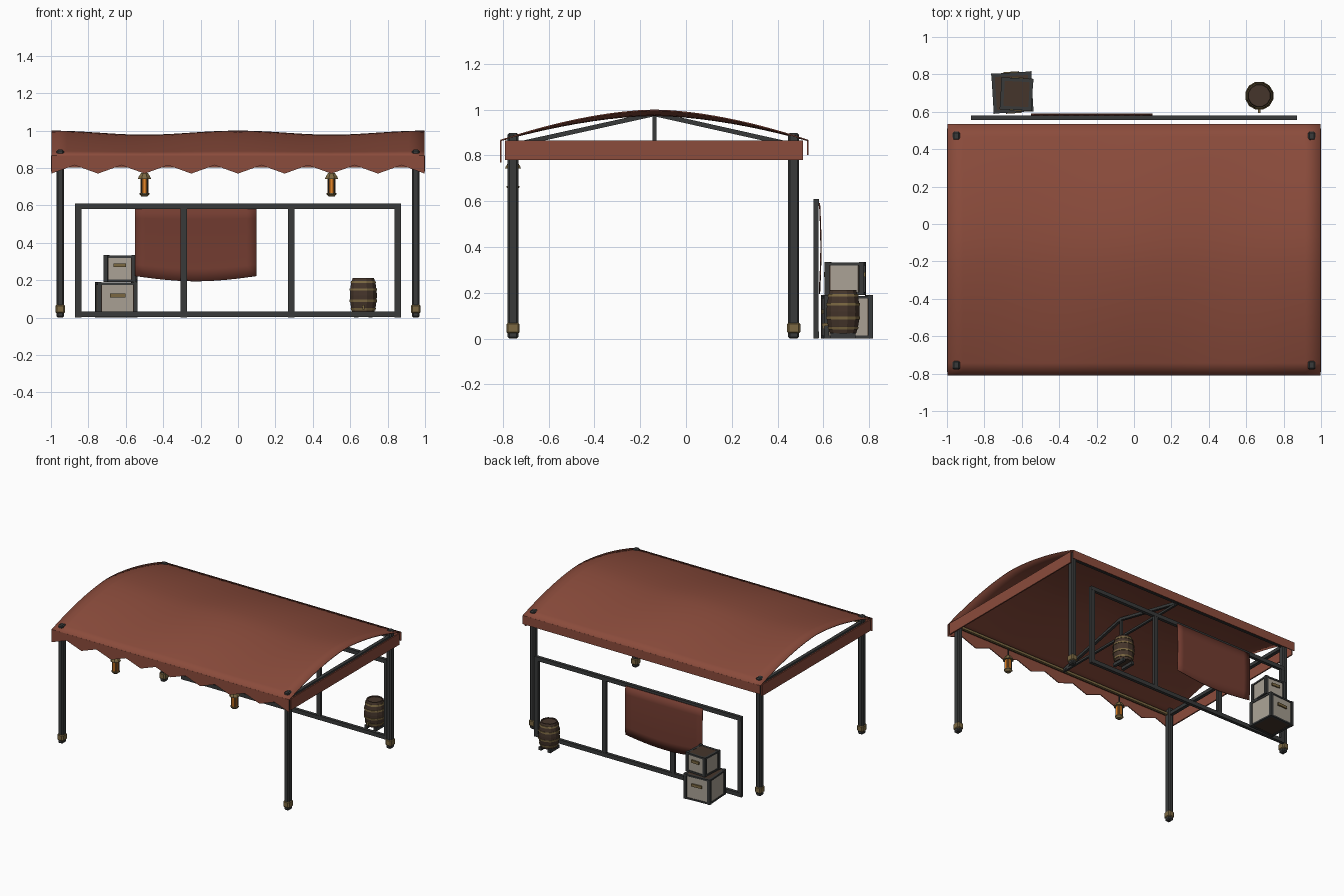
import bpy, bmesh, math
from mathutils import Vector, Matrix

if "Cube" in bpy.data.objects:
    bpy.data.objects.remove(bpy.data.objects["Cube"])


def mat(name, col):
    m = bpy.data.materials.new(name)
    m.diffuse_color = (*col, 1)
    m.use_nodes = True
    m.node_tree.nodes["Principled BSDF"].inputs["Base Color"].default_value = m.diffuse_color
    return m


RED = mat("red_cloth", (0.26, 0.072, 0.045))
DARKRED = mat("dark_red_cloth", (0.17, 0.045, 0.03))
IRON = mat("dark_iron", (0.04, 0.042, 0.042))
BRASS = mat("brass", (0.20, 0.14, 0.055))
PANEL = mat("pale_panel", (0.40, 0.36, 0.30))
WOOD = mat("dark_wood", (0.06, 0.036, 0.024))
GLOW = mat("lantern_glow", (0.80, 0.24, 0.02))


def finish(name, bm, m, smooth=False):
    bmesh.ops.recalc_face_normals(bm, faces=bm.faces)
    me = bpy.data.meshes.new(name)
    bm.to_mesh(me)
    bm.free()
    me.materials.append(m)
    if smooth:
        for p in me.polygons:
            p.use_smooth = True
    ob = bpy.data.objects.new(name, me)
    bpy.context.collection.objects.link(ob)
    return ob


def box(name, c, s, m, bevel=0.0, rot=None):
    bm = bmesh.new()
    bmesh.ops.create_cube(bm, size=1)
    bmesh.ops.scale(bm, vec=s, verts=bm.verts)
    if bevel:
        bmesh.ops.bevel(bm, geom=bm.edges[:], offset=bevel, segments=1, affect='EDGES')
    if rot:
        bmesh.ops.transform(bm, matrix=rot, verts=bm.verts)
    bmesh.ops.translate(bm, vec=c, verts=bm.verts)
    return finish(name, bm, m)


def beam(name, a, b, w, m):
    a, b = Vector(a), Vector(b)
    d = b - a
    return box(name, (a + b) / 2, (w, w, d.length), m, rot=d.to_track_quat('Z', 'Y').to_matrix().to_4x4())


def lathe(name, prof, loc, n, m):
    # Revolve (radius, z) profile and cap both ends
    bm = bmesh.new()
    rings = [[bm.verts.new((loc[0] + r * math.cos(2 * math.pi * (i + .5) / n),
                            loc[1] + r * math.sin(2 * math.pi * (i + .5) / n), loc[2] + z))
              for i in range(n)] for r, z in prof]
    for lo, hi in zip(rings, rings[1:]):
        for i in range(n):
            bm.faces.new((lo[i], lo[(i + 1) % n], hi[(i + 1) % n], hi[i]))
    bm.faces.new(rings[0])
    bm.faces.new(rings[-1])
    return finish(name, bm, m)


def sheet(name, f, nu, nv, m, thick=0.006, smooth=False):
    # Grid surface f(u, v), thickened
    bm = bmesh.new()
    g = [[bm.verts.new(f(i / nu, j / nv)) for j in range(nv + 1)] for i in range(nu + 1)]
    for i in range(nu):
        for j in range(nv):
            bm.faces.new((g[i][j], g[i + 1][j], g[i + 1][j + 1], g[i][j + 1]))
    ob = finish(name, bm, m, smooth)
    mod = ob.modifiers.new("thickness", 'SOLIDIFY')
    mod.thickness = thick
    mod.offset = 0
    return ob


# Canopy roof: arched front to back, sagging between its supports
MID, HALF = -0.138, 0.672


def roof(u, v):
    x, t = 2 * u - 1, 2 * v - 1
    crown = 1 - abs(t) ** 1.7
    z = 0.865 + 0.132 * crown - 0.022 * crown * math.sin(math.pi * x) ** 2
    return (x * 0.998, MID + HALF * t, z)


sheet("canopy_roof", roof, 24, 20, RED, smooth=True)


# Front valance with pointed hem, plain back and side valances
def front_hem(u, v):
    low = 0.77 if round(u * 16) % 2 == 0 else 0.815
    return (2 * u - 1) * 0.998, -0.808, 0.866 + (low - 0.866) * v


sheet("front_valance", front_hem, 16, 1, RED)
box("back_valance", (0, 0.532, 0.835), (1.996, 0.006, 0.066), RED)
for s, side in ((-1, "left"), (1, "right")):
    box(side + "_valance", (s * 0.994, -0.14, 0.823), (0.010, 1.30, 0.086), RED)
    beam(side + "_top_beam", (s * 0.95, -0.755, 0.845), (s * 0.95, 0.47, 0.845), 0.026, IRON)

# Posts with brass foot bands
for s, side in ((-1, "left"), (1, "right")):
    for y, end in ((-0.755, "front"), (0.47, "back")):
        n = end + "_" + side
        box(n + "_post", (s * 0.95, y, 0.449), (0.04, 0.048, 0.898), IRON, 0.008)
        box(n + "_foot_band", (s * 0.95, y, 0.046), (0.05, 0.058, 0.05), BRASS, 0.008)

# Eave rods and centre truss
beam("front_eave_rod", (-0.95, -0.755, 0.845), (0.95, -0.755, 0.845), 0.018, BRASS)
beam("back_eave_rod", (-0.95, 0.47, 0.845), (0.95, 0.47, 0.845), 0.018, IRON)
beam("front_rafter", (0, -0.755, 0.845), (0, MID, 0.981), 0.02, IRON)
beam("back_rafter", (0, 0.47, 0.845), (0, MID, 0.981), 0.02, IRON)
beam("king_post", (0, MID, 0.84), (0, MID, 0.985), 0.018, IRON)
beam("truss_tie", (0, -0.755, 0.84), (0, 0.47, 0.84), 0.016, IRON)

# Hanging lanterns
for s, side in ((-1, "left"), (1, "right")):
    p = (s * 0.5, -0.755, 0)
    n = side + "_lantern_"
    lathe(n + "hook", [(0.005, 0.765), (0.005, 0.845)], p, 6, IRON)
    lathe(n + "cap", [(0.038, 0.742), (0.034, 0.752), (0.02, 0.772)], p, 8, BRASS)
    lathe(n + "glass", [(0.022, 0.664), (0.022, 0.744)], p, 8, GLOW)
    lathe(n + "base", [(0.018, 0.648), (0.030, 0.660), (0.030, 0.667)], p, 8, BRASS)
    for i in range(4):
        a = math.pi / 4 + i * math.pi / 2
        box(n + "bar", (p[0] + 0.023 * math.cos(a), p[1] + 0.023 * math.sin(a), 0.704),
            (0.005, 0.005, 0.08), IRON)

# Back frame: rails and uprights
FY = 0.568
for z, n in ((0.017, "bottom"), (0.595, "top")):
    box("frame_" + n + "_rail", (0, FY, z), (1.74, 0.024, 0.03), IRON)
for x in (-0.854, -0.29, 0.285, 0.854):
    box("frame_upright", (x, FY, 0.305), (0.034, 0.022, 0.608), IRON)


# Cloth draped on the frame
def drape(u, v):
    bottom = 0.222 - 0.028 * math.sin(math.pi * u)
    return -0.55 + 0.65 * u, 0.583 + 0.006 * math.sin(math.pi * v), 0.592 + (bottom - 0.592) * v


sheet("hanging_cloth", drape, 12, 6, DARKRED, 0.005, True)


# Crates: dark core, pale panels, corner posts, brass handles
def crate(name, c, s, h, deg):
    rot = Matrix.Rotation(math.radians(deg), 4, 'Z')

    def part(n, off, size, m):
        box(name + n, Vector(c) + rot @ Vector(off), size, m, rot=rot)

    part("_core", (0, 0, h / 2), (s - .024, s - .024, h - .008), WOOD)
    part("_panels_x", (0, 0, h / 2), (s - .012, s - .05, h - .024), PANEL)
    part("_panels_y", (0, 0, h / 2), (s - .05, s - .012, h - .024), PANEL)
    k = s / 2 - 0.011
    for sx in (-1, 1):
        for sy in (-1, 1):
            part("_corner_post", (sx * k, sy * k, h / 2), (.022, .022, h), IRON)
        part("_handle", (0, sx * (s / 2 - .002), h * .62), (s * .38, .012, .02), BRASS)
        for z in (.007, h - .009):
            part("_rim", (0, sx * (k + .001), z), (s - .04, .018, .012), IRON)
            part("_rim", (sx * (k + .001), 0, z), (.018, s - .04, .012), IRON)


crate("lower_crate", (-0.65, 0.703, 0), 0.215, 0.19, 3.5)
crate("upper_crate", (-0.628, 0.695, 0.19), 0.172, 0.145, -3)

# Barrel with hoops, feet and tap
B = (0.67, 0.686, 0)


def bulge(z):
    return 0.075 - 0.016 * ((z - 0.118) / 0.095) ** 2


lathe("barrel_body", [(bulge(z), z) for z in (.022, .055, .09, .118, .146, .18, .213)]
      + [(0.05, .213), (0.05, .207)], B, 12, WOOD)
for z in (0.045, 0.09, 0.15, 0.19):
    lathe("barrel_hoop", [(bulge(z - .006) + .003, z - .006), (bulge(z + .006) + .003, z + .006)], B, 12, BRASS)
for sx in (-1, 1):
    box("barrel_foot", (B[0] + sx * 0.038, B[1], 0.012), (0.022, 0.11, 0.024), IRON)
box("barrel_tap", (B[0], 0.609, 0.062), (0.012, 0.03, 0.012), BRASS)
box("barrel_tap_spout", (B[0], 0.6, 0.055), (0.01, 0.01, 0.024), BRASS)
